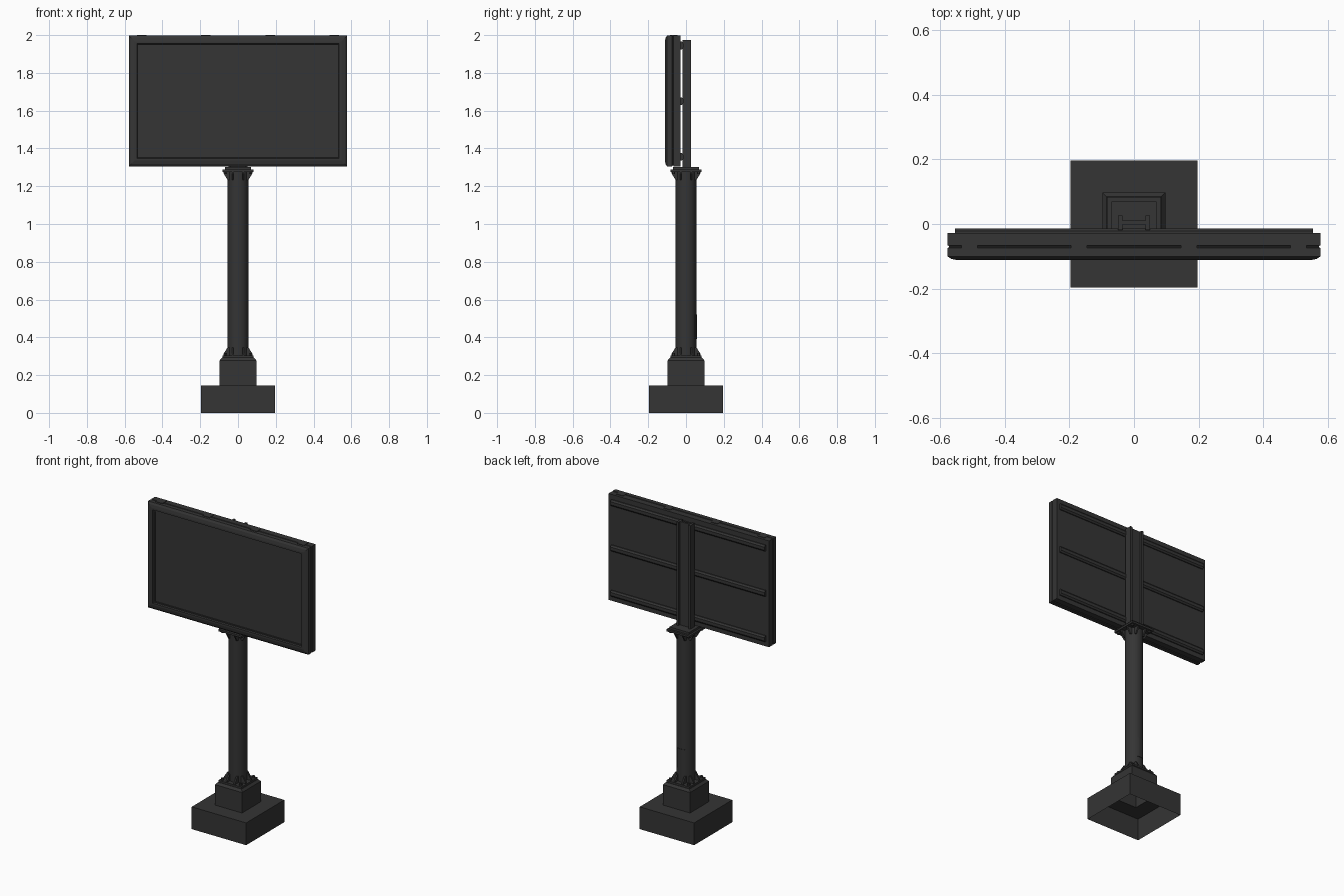
import bpy, bmesh, math
from mathutils import Matrix, Vector

if "Cube" in bpy.data.objects:
    bpy.data.objects.remove(bpy.data.objects["Cube"])

mat = bpy.data.materials.new("dark_paint")
mat.diffuse_color = (0.035, 0.035, 0.035, 1)
mat.use_nodes = True
mat.node_tree.nodes["Principled BSDF"].inputs["Base Color"].default_value = mat.diffuse_color


def finish(name, bm, normals=True):
    if normals:
        bmesh.ops.recalc_face_normals(bm, faces=bm.faces)
    me = bpy.data.meshes.new(name)
    bm.to_mesh(me)
    bm.free()
    me.materials.append(mat)
    ob = bpy.data.objects.new(name, me)
    bpy.context.collection.objects.link(ob)
    return ob


def loft(name, rings, frame=Matrix(), cap_start=True):
    """Skin rectangles given as (half u, half v, height along w)."""
    bm = bmesh.new()
    loops = [[bm.verts.new(frame @ Vector((sx * a, sy * b, w)))
              for sx, sy in ((-1, -1), (1, -1), (1, 1), (-1, 1))] for a, b, w in rings]
    for p, q in zip(loops, loops[1:]):
        for i in range(4):
            j = (i + 1) % 4
            bm.faces.new((p[i], p[j], q[j], q[i]))
    bm.faces.new(loops[-1])
    if cap_start:
        bm.faces.new(loops[0][::-1])
    return finish(name, bm)


def prism(name, points, depth, frame=Matrix()):
    """Extrude a 2D outline along +z, then place it."""
    bm = bmesh.new()
    f = bm.faces.new([bm.verts.new((x, y, 0)) for x, y in points])
    r = bmesh.ops.extrude_face_region(bm, geom=[f])
    bmesh.ops.translate(bm, vec=(0, 0, depth),
                        verts=[v for v in r["geom"] if isinstance(v, bmesh.types.BMVert)])
    bmesh.ops.transform(bm, matrix=frame, verts=bm.verts)
    return finish(name, bm)


def box(name, x, y, z):
    return loft(name, [((x[1] - x[0]) / 2, (y[1] - y[0]) / 2, h) for h in z],
                Matrix.Translation(((x[0] + x[1]) / 2, (y[0] + y[1]) / 2, 0)))


def cylinder(name, r, z0, z1, sides, x=0, y=0):
    bm = bmesh.new()
    bmesh.ops.create_cone(bm, cap_ends=True, segments=sides, radius1=r, radius2=r, depth=z1 - z0,
                          matrix=Matrix.Translation((x, y, (z0 + z1) / 2)))
    ob = finish(name, bm)
    for p in ob.data.polygons:
        p.use_smooth = sides > 8 and len(p.vertices) == 4
    return ob


# Hollow stepped footing, open underneath
loft("footing", [(.196, .196, 0), (.196, .196, .145), (.097, .097, .145),
                 (.097, .097, .278), (.085, .085, .293)], cap_start=False)

# Post with its end plates
box("base_plate", (-.083, .083), (-.083, .083), (.292, .305))
cylinder("post", .055, .3, 1.285, 32)
box("top_plate_lower", (-.083, .083), (-.083, .083), (1.275, 1.288))
box("top_plate_upper", (-.07, .07), (-.07, .07), (1.288, 1.302))

# Gussets around both post ends and bolts at plate corners
for k in range(4):
    turn = Matrix.Rotation(k * math.pi / 2, 4, 'Z')
    stand = turn @ Matrix.Rotation(math.pi / 2, 4, 'X') @ Matrix.Translation((0, 0, -.005))
    for side in (-.028, .028):
        move = turn @ Matrix.Translation((0, side, 0)) @ turn.inverted() @ stand
        prism("base_gusset", [(.04, .305), (.078, .305), (.078, .311), (.055, .347), (.04, .347)], .01, move)
        prism("top_gusset", [(.04, 1.275), (.076, 1.275), (.076, 1.268), (.055, 1.232), (.04, 1.232)], .01, move)
    p = turn @ Vector((.066, .066, 0))
    cylinder("base_bolt", .009, .305, .318, 6, p.x, p.y)
    cylinder("top_bolt", .009, 1.265, 1.275, 6, p.x, p.y)

# Curved service hatch on the rear of the post
angles = [math.radians(60 + 10 * i) for i in range(7)]
arc = [(.0575 * math.cos(a), .0575 * math.sin(a)) for a in angles]
arc += [(.05 * math.cos(a), .05 * math.sin(a)) for a in reversed(angles)]
prism("service_hatch", arc, .13, Matrix.Translation((0, 0, .39)))

# Upright H-section beam behind the display
half = [(.05, -.018), (.05, .027), (.036, .027), (.036, .011), (-.036, .011), (-.036, .027),
        (-.05, .027), (-.05, -.018), (-.036, -.018), (-.036, -.002), (.036, -.002), (.036, -.018)]
prism("upright_beam", half, .675, Matrix.Translation((0, 0, 1.3)))

# Display housing: seam groove, bevelled front, recessed screen
profile = [(.0, .028), (0, .066), (.005, .068), (.005, .072), (0, .074), (0, .1),
           (.012, .108), (.03, .112), (.042, .112), (.046, .104), (.053, .104), (.053, .099)]
face_front = Matrix.Translation((0, 0, 1.651)) @ Matrix.Rotation(math.pi / 2, 4, 'X')
loft("display_housing", [(.578 - i, .346 - i, d) for i, d in profile], face_front)

# Horizontal mounting rails on the back
rail = [(-.03, -.02), (-.022, -.02), (-.014, -.01), (-.014, .01), (-.022, .02), (-.03, .02)]
along_x = Matrix(((0, 0, 1, 0), (1, 0, 0, 0), (0, 1, 0, 0), (0, 0, 0, 1)))
for z in (1.355, 1.65, 1.945):
    prism("mounting_rail", rail, 1.11, Matrix.Translation((-.555, 0, z)) @ along_x)

# Lifting tabs along the top edge
for x in (-.51, -.17, .17, .51):
    box("top_tab", (x - .025, x + .025), (-.085, -.045), (1.99, 2.0))
